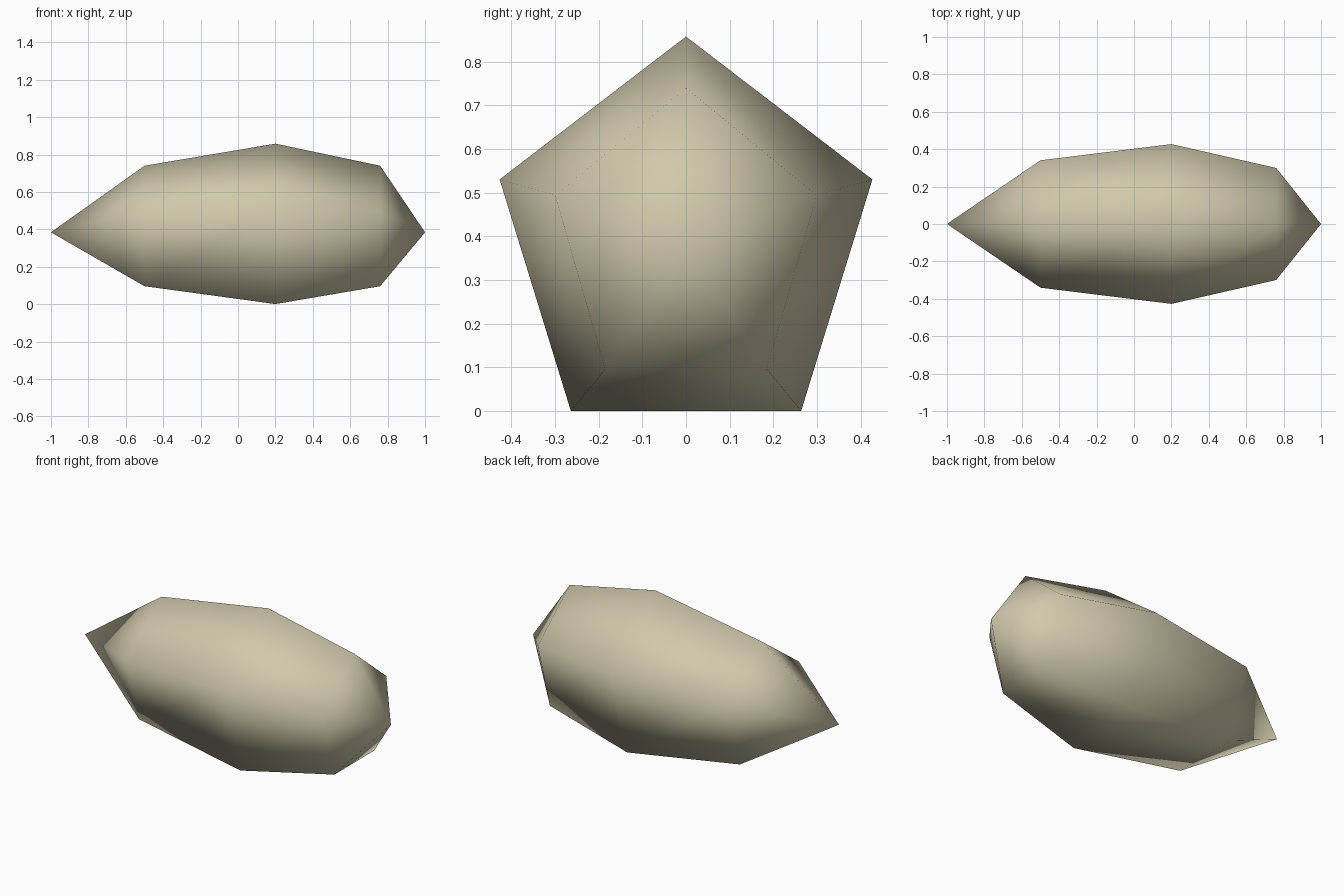
import bpy
import bmesh
import math

if "Cube" in bpy.data.objects:
    bpy.data.objects.remove(bpy.data.objects["Cube"])

SIDES = 5
AXIS_Z = 0.384
# x position, half-width radius, height radius of each ring
RINGS = [(-0.5, 0.358, 0.356), (0.2, 0.449, 0.474), (0.76, 0.315, 0.356)]

bm = bmesh.new()


# Pentagonal cross-section with one corner pointing up
def ring(x, ry, rz):
    angles = [2 * math.pi * i / SIDES for i in range(SIDES)]
    return [bm.verts.new((x, ry * math.sin(a), AXIS_Z + rz * math.cos(a))) for a in angles]


# Skin between neighbouring rings and close each end to a point
rings = [ring(*r) for r in RINGS]
tail = bm.verts.new((-1, 0, AXIS_Z))
nose = bm.verts.new((1, 0, AXIS_Z))
for i in range(SIDES):
    j = (i + 1) % SIDES
    bm.faces.new((tail, rings[0][i], rings[0][j]))
    bm.faces.new((nose, rings[-1][j], rings[-1][i]))
    for a, b in zip(rings, rings[1:]):
        bm.faces.new((a[i], b[i], b[j], a[j]))
bmesh.ops.recalc_face_normals(bm, faces=bm.faces)

# Smooth shading over the whole grain
for f in bm.faces:
    f.smooth = True

mesh = bpy.data.meshes.new("grain_body")
bm.to_mesh(mesh)
bm.free()
grain = bpy.data.objects.new("grain_body", mesh)
bpy.context.collection.objects.link(grain)

# Pale straw colour
straw = bpy.data.materials.new("pale_straw")
straw.diffuse_color = (0.63, 0.585, 0.41, 1)
straw.use_nodes = True
straw.node_tree.nodes["Principled BSDF"].inputs["Base Color"].default_value = straw.diffuse_color
mesh.materials.append(straw)
